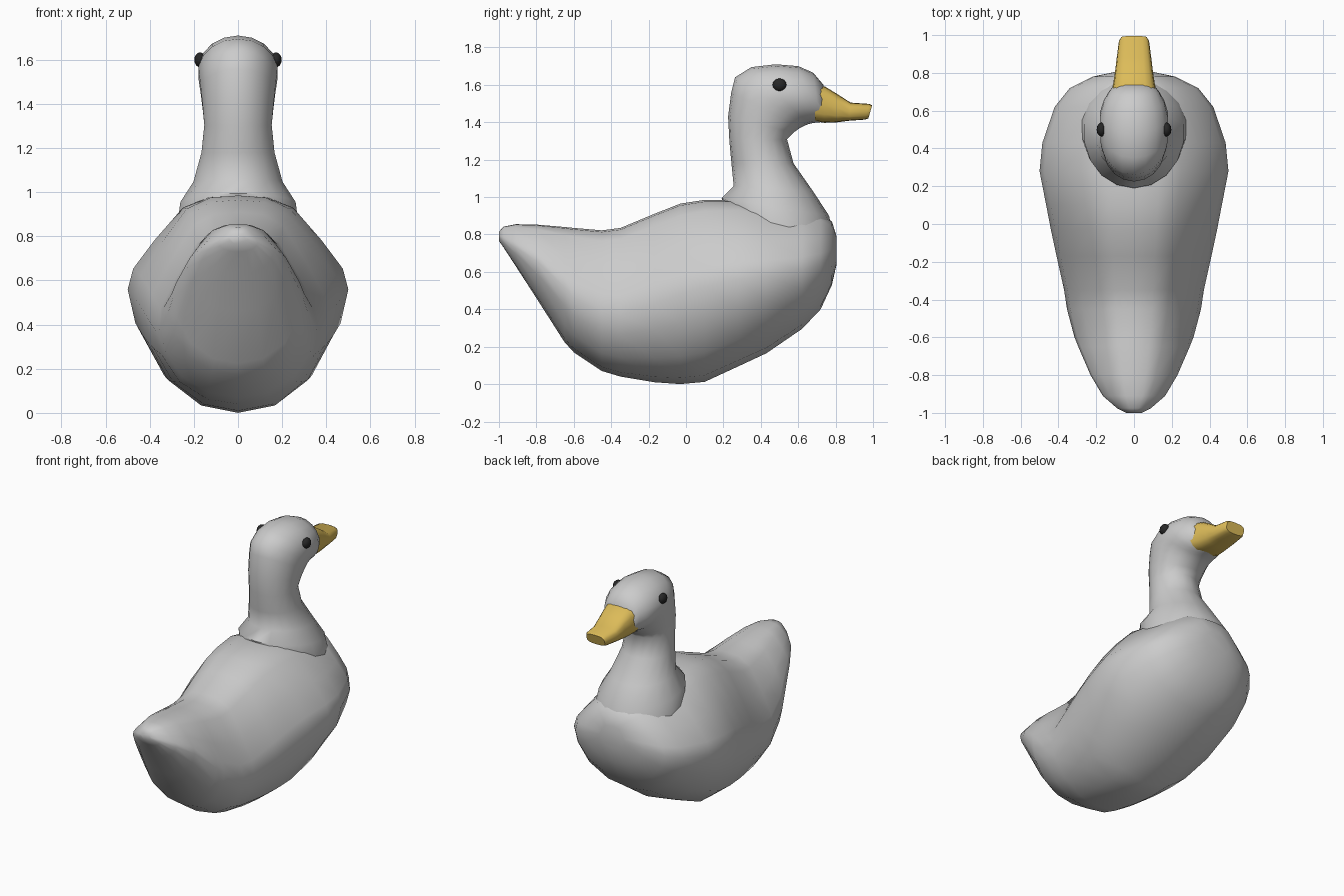
import bpy, bmesh, math

if "Cube" in bpy.data.objects:
    bpy.data.objects.remove(bpy.data.objects["Cube"])

def loft(name, rings, angle=60, color=None):
    """Skin a stack of equal-length closed rings, cap both ends."""
    bm = bmesh.new()
    rows = [[bm.verts.new(p) for p in r] for r in rings]
    n = len(rows[0])
    for a, b in zip(rows, rows[1:]):
        for i in range(n):
            j = (i + 1) % n
            bm.faces.new((a[i], a[j], b[j], b[i]))
    bm.faces.new(rows[0][::-1])
    bm.faces.new(rows[-1])
    bmesh.ops.recalc_face_normals(bm, faces=bm.faces)
    me = bpy.data.meshes.new(name)
    bm.to_mesh(me)
    bm.free()
    ob = bpy.data.objects.new(name, me)
    bpy.context.collection.objects.link(ob)
    finish(ob, angle, color)
    return ob

def finish(ob, angle, color):
    bpy.ops.object.select_all(action='DESELECT')
    ob.select_set(True)
    bpy.context.view_layer.objects.active = ob
    bpy.ops.object.shade_smooth_by_angle(angle=math.radians(angle))
    if color:
        m = bpy.data.materials.new(ob.name + "_colour")
        m.diffuse_color = color
        m.use_nodes = True
        m.node_tree.nodes["Principled BSDF"].inputs["Base Color"].default_value = m.diffuse_color
        ob.data.materials.append(m)

# Body: upright sections along y, with flat flanks above and a round belly
HALF = [(0, 1), (.27, .98), (.5, .87), (.76, .52), (.95, .22), (1, 0),
        (.93, -.33), (.72, -.69), (.38, -.93), (0, -1)]
UNIT = HALF + [(-x, z) for x, z in HALF[-2:0:-1]]

def body_ring(y, w, bot, wide_z, top):
    return [(x * w, y, wide_z + z * ((top - wide_z) if z > 0 else (wide_z - bot)))
            for x, z in UNIT]

# y, half width, bottom, height of widest point, top
BODY = [(-1, .04, .765, .79, .815), (-.975, .09, .73, .77, .842), (-.91, .165, .63, .73, .855),
        (-.8, .23, .46, .66, .853), (-.65, .295, .225, .52, .84), (-.6, .315, .17, .46, .835),
        (-.45, .355, .07, .38, .822), (-.35, .37, .04, .37, .835), (-.17, .41, .01, .43, .91),
        (-.03, .44, 0, .48, .965), (.1, .465, .012, .52, .985), (.28, .5, .095, .56, .985),
        (.43, .485, .165, .58, .95), (.62, .42, .295, .61, .93), (.72, .34, .4, .64, .91),
        (.78, .22, .53, .68, .87), (.805, .1, .64, .71, .79)]
loft("body", [body_ring(*r) for r in BODY])

# Neck, head and bill: elliptical rings spanning a rear point and a front point
def span_ring(by, bz, fy, fz, w, n=18, square=1.0):
    pts = []
    for i in range(n):
        a = 2 * math.pi * i / n
        c, s = (math.copysign(abs(f) ** square, f) for f in (math.cos(a), math.sin(a)))
        t = (1 - c) / 2
        pts.append((w * s, by + (fy - by) * t, bz + (fz - bz) * t))
    return pts

HEAD = [(.22, .9, .79, .78, .28), (.19, .995, .765, .9, .265), (.255, 1.06, .68, 1.03, .205),
        (.243, 1.18, .575, 1.18, .168), (.232, 1.3, .54, 1.31, .155),
        (.225, 1.43, .575, 1.345, .163), (.242, 1.56, .61, 1.37, .172),
        (.262, 1.64, .635, 1.382, .178), (.35, 1.695, .655, 1.39, .182),
        (.48, 1.71, .675, 1.395, .182), (.6, 1.70, .695, 1.398, .162),
        (.68, 1.665, .715, 1.4, .135), (.735, 1.6, .735, 1.402, .108)]
loft("neck_and_head", [span_ring(*r) for r in HEAD])

BILL = [(.69, 1.6, .69, 1.405, .123), (.745, 1.59, .74, 1.397, .11), (.81, 1.55, .81, 1.4, .1),
        (.88, 1.505, .87, 1.408, .092), (.98, 1.498, .955, 1.414, .08),
        (.995, 1.49, .975, 1.42, .07)]
loft("bill", [span_ring(*r, n=16, square=.65) for r in BILL], 45, (.72, .5, .1, 1))

# Eyes
for side, label in ((-1, "left"), (1, "right")):
    bpy.ops.mesh.primitive_uv_sphere_add(segments=12, ring_count=8, radius=1,
                                         location=(side * .172, .5, 1.6))
    eye = bpy.context.object
    eye.name = "eye_" + label
    eye.scale = (.026, .037, .034)
    finish(eye, 60, (.02, .02, .02, 1))
